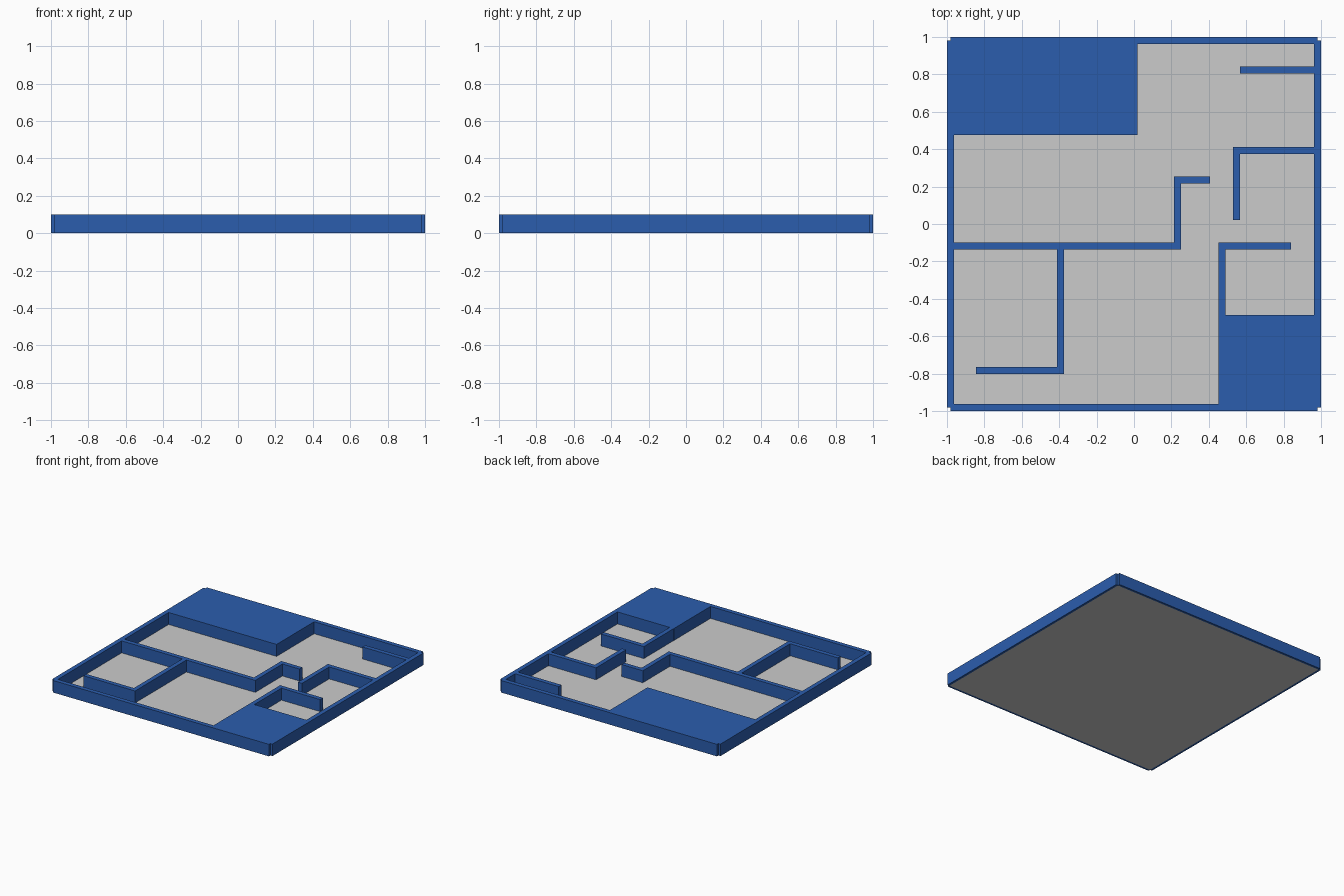
import bpy

if "Cube" in bpy.data.objects:
    bpy.data.objects.remove(bpy.data.objects["Cube"])

H = 0.099      # wall height
T = 0.037      # wall thickness
Z0 = 0.0005    # walls sit just on top of the floor sheet

blue = bpy.data.materials.new("blue_wall")
blue.diffuse_color = (0.024, 0.11, 0.42, 1)
blue.use_nodes = True
blue.node_tree.nodes["Principled BSDF"].inputs["Base Color"].default_value = blue.diffuse_color


def box(name, x0, x1, y0, y1):
    bpy.ops.mesh.primitive_cube_add(size=1, location=((x0 + x1) / 2, (y0 + y1) / 2, (Z0 + H) / 2))
    ob = bpy.context.object
    ob.name = name
    ob.scale = (x1 - x0, y1 - y0, H - Z0)
    bpy.ops.object.transform_apply(location=False, rotation=False, scale=True)
    ob.data.materials.append(blue)
    return ob


def wall_x(name, x0, x1, y):
    """Wall running along x, centred on y."""
    return box(name, x0, x1, y - T / 2, y + T / 2)


def wall_y(name, x, y0, y1):
    """Wall running along y, centred on x."""
    return box(name, x - T / 2, x + T / 2, y0, y1)


# Floor sheet
bpy.ops.mesh.primitive_plane_add(size=1.963, location=(0, 0, 0))
bpy.context.object.name = "floor"

# Outer walls, meeting at notched corners
E = 1 - T / 2
for side, s in (("low", -1), ("high", 1)):
    wall_x("outer_wall_y_" + side, -E, E, s * E)
    wall_y("outer_wall_x_" + side, s * E, -E, E)

# Solid filled corners
box("solid_block_back_left", -E, 0.018, 0.475, E)
box("solid_block_front_right", 0.452, E, -E, -0.487)

# Left room divider and its hooked end
wall_x("long_divider", -E, 0.251, -0.117)
wall_y("divider_riser", 0.233, -0.135, 0.255)
wall_x("divider_hook", 0.214, 0.407, 0.236)

# Front left room partition
wall_y("front_left_partition", -0.393, -0.802, -0.117)
wall_x("front_left_return", -0.845, -0.374, -0.783)

# Front right room walls
wall_y("front_right_partition", 0.471, -0.5, -0.099)
wall_x("front_right_return", 0.452, 0.84, -0.117)

# Right room walls
wall_y("right_room_partition", 0.548, 0.021, 0.412)
wall_x("right_room_wall", 0.529, E, 0.393)

# Back right stub
wall_x("back_right_stub", 0.567, E, 0.824)
